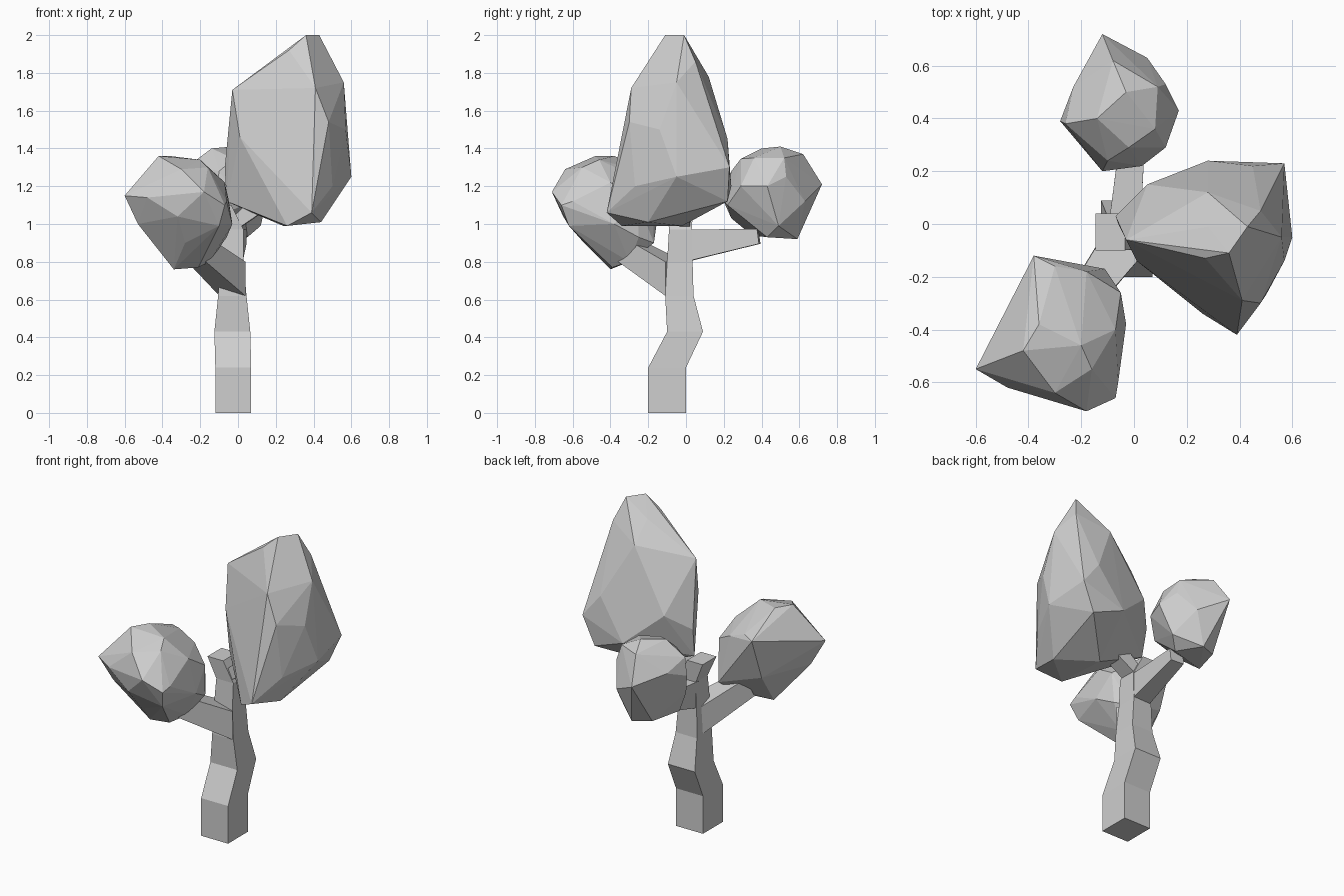
import bpy
import bmesh
from mathutils import Vector

# Remove the default cube only
default_cube = bpy.data.objects.get("Cube")
if default_cube:
    bpy.data.objects.remove(default_cube, do_unlink=True)

# One plain material for the whole tree
grey = bpy.data.materials.new("pale_grey")
grey.use_nodes = True
grey.diffuse_color = (0.62, 0.62, 0.62, 1)
shader = next(node for node in grey.node_tree.nodes if node.type == "BSDF_PRINCIPLED")
shader.inputs["Base Color"].default_value = grey.diffuse_color


def finish(bm, name):
    """Turn a bmesh into a flat shaded, coloured object."""
    bmesh.ops.recalc_face_normals(bm, faces=bm.faces[:])
    mesh = bpy.data.meshes.new(name)
    bm.to_mesh(mesh)
    bm.free()
    mesh.materials.append(grey)
    part = bpy.data.objects.new(name, mesh)
    bpy.context.collection.objects.link(part)
    return part


def loft(name, rings):
    """Join successive four-cornered rings into a closed limb."""
    bm = bmesh.new()
    loops = [[bm.verts.new(corner) for corner in ring] for ring in rings]
    for lower, upper in zip(loops, loops[1:]):
        for i in range(len(lower)):
            j = (i + 1) % len(lower)
            bm.faces.new((lower[i], lower[j], upper[j], upper[i]))
    bm.faces.new(loops[0])
    bm.faces.new(loops[-1])
    return finish(bm, name)


def level_ring(x0, x1, y0, y1, z):
    """Horizontal rectangle for the trunk."""
    return [(x0, y0, z), (x1, y0, z), (x1, y1, z), (x0, y1, z)]


def facing_ring(centre, direction, half_width, half_height):
    """Rectangle that faces along a branch."""
    side = direction.cross(Vector((0, 0, 1))).normalized() * half_width
    rise = side.cross(direction).normalized() * half_height
    return [centre - side - rise, centre + side - rise,
            centre + side + rise, centre - side + rise]


def branch(name, start, end, start_size, end_size):
    """Tapered limb: upright section at the trunk, square cut at the tip."""
    start, end = Vector(start), Vector(end)
    direction = end - start
    level = Vector((direction.x, direction.y, 0))
    return loft(name, [facing_ring(start, level, *start_size),
                       facing_ring(end, direction, *end_size)])


def foliage(name, corners):
    """Faceted leaf clump: the convex hull around its main corners."""
    bm = bmesh.new()
    for corner in corners:
        bm.verts.new(corner)
    hull = bmesh.ops.convex_hull(bm, input=bm.verts[:], use_existing_faces=False)
    unused = [item for item in hull["geom_interior"] if isinstance(item, bmesh.types.BMVert)]
    bmesh.ops.delete(bm, geom=unused, context="VERTS")
    return finish(bm, name)


# Crooked square trunk with a bent stump at its top
loft("trunk", [
    level_ring(-.12, .07, -.2, 0, 0),
    level_ring(-.12, .07, -.2, 0, .24),
    level_ring(-.125, .065, -.1, .09, .43),
    level_ring(-.105, .045, -.11, .04, .62),
    level_ring(-.1, .03, -.1, .035, .8),
    level_ring(-.09, .03, -.09, .03, .97),
    level_ring(-.145, -.035, -.1, .04, 1.1),
])

# Three branches, one into each leaf clump
branch("front_branch", (-.03, -.06, .71), (-.21, -.31, .865), (.085, .09), (.06, .065))
branch("back_branch", (-.035, 0, .885), (0, .385, .935), (.06, .085), (.045, .04))
branch("crown_branch", (-.02, -.03, 1), (.14, -.04, 1.13), (.055, .04), (.05, .05))

# Tall crown clump on the left
foliage("crown_foliage", [
    (.36, -.11, 2), (.43, -.01, 2), (-.03, -.06, 1.71), (.27, -.13, 1.92),
    (.28, -.01, 1.9), (.48, .05, 1.86), (.56, -.05, 1.75), (.28, .12, 1.78),
    (.41, -.29, 1.72), (.48, -.3, 1.54), (.57, -.14, 1.5), (.45, .22, 1.45),
    (.57, .23, 1.3), (.6, -.05, 1.25), (.28, .24, 1.2), (.49, .22, 1.12),
    (.39, -.42, 1.06), (.5, -.27, 1.2), (.26, -.34, .99), (.44, -.2, 1.01),
    (.24, -.02, .99), (.05, -.05, 1.07), (-.06, 0, 1.12), (-.07, .03, 1.3),
    (.01, -.14, 1.46), (.05, .15, 1.4), (.15, -.23, 1.25),
])

# Clump on the front branch
foliage("front_foliage", [
    (-.6, -.55, 1.15), (-.18, -.71, 1.17), (-.07, -.66, 1.1), (-.48, -.62, 1.14),
    (-.32, -.65, 1.04), (-.38, -.12, 1.25), (-.3, -.16, 1.26), (-.18, -.18, 1.21),
    (-.42, -.48, 1.36), (-.2, -.46, 1.34), (-.36, -.38, 1.36), (-.2, -.33, 1.27),
    (-.05, -.26, 1.13), (-.03, -.38, 1), (-.07, -.4, 1.22), (-.06, -.6, 1.12),
    (-.16, -.55, 1.3), (-.15, -.3, .8), (-.34, -.4, .76), (-.21, -.39, .77),
    (-.06, -.25, .93), (-.11, -.17, .9), (-.53, -.5, 1), (-.28, -.54, .9),
    (-.1, -.62, .99), (-.38, -.22, .98), (-.3, -.64, 1.29),
])

# Rounder clump on the back branch
foliage("back_foliage", [
    (-.12, .72, 1.21), (-.08, .62, 1.37), (.05, .63, 1.12), (.12, .53, 1.25),
    (.09, .52, 1.35), (.17, .43, 1.2), (.12, .29, 1.2), (.03, .22, 1.1),
    (-.12, .2, 1.12), (-.28, .39, 1.2), (-.23, .52, 1.25), (-.26, .38, 1.31),
    (-.26, .37, 1.08), (-.14, .4, 1.4), (-.03, .5, 1.41), (.08, .36, 1.35),
    (-.02, .29, 1.345), (-.1, .24, 1.28), (-.03, .59, .92), (-.14, .54, .93),
    (-.2, .35, .94), (.05, .43, .93), (-.13, .24, 1.03), (.12, .49, .99),
])
